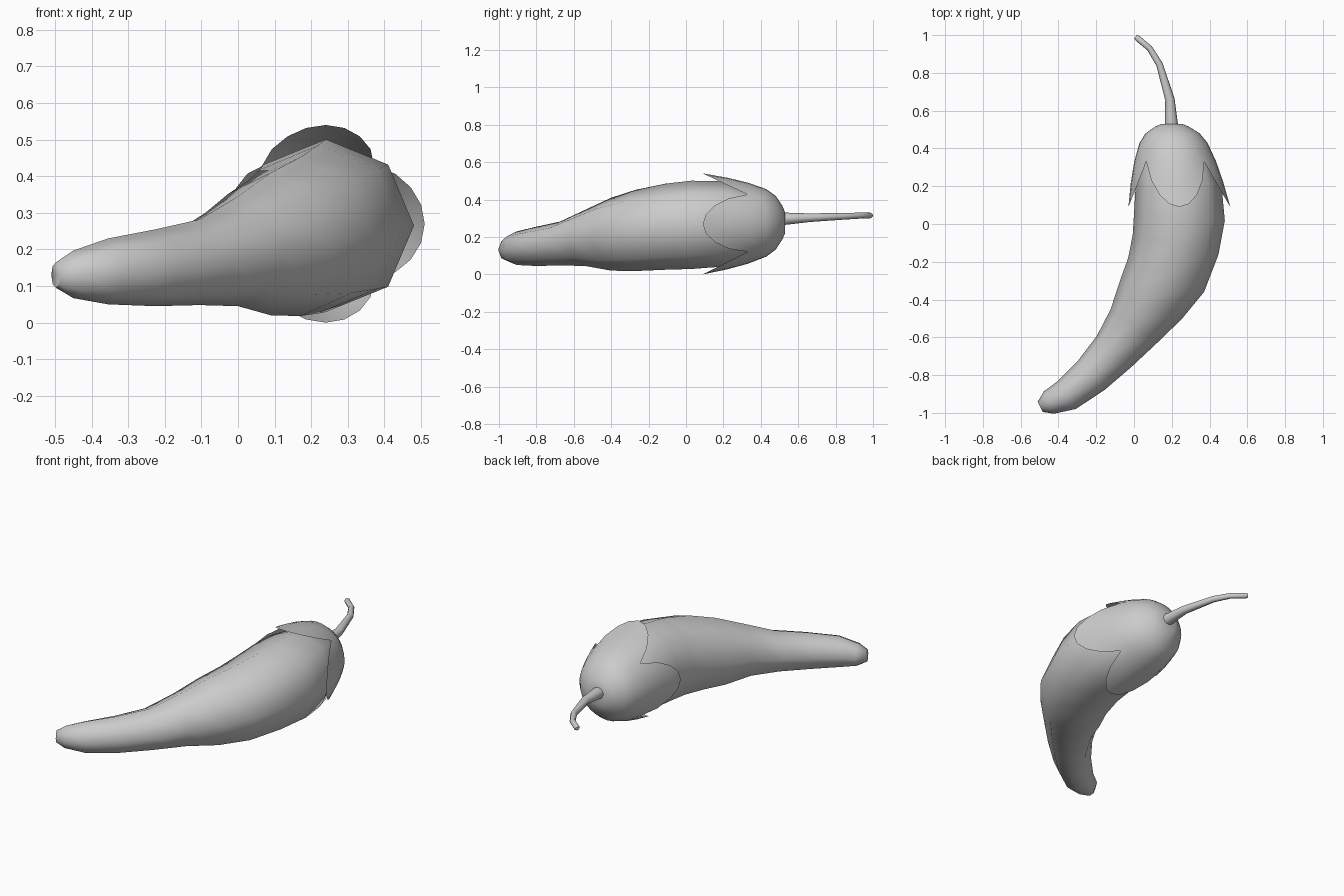
import bpy, math
from mathutils import Vector

old = bpy.data.objects.get("Cube")
if old:
    bpy.data.objects.remove(old, do_unlink=True)

grey = bpy.data.materials.new("plain grey")
grey.use_nodes = True
grey.diffuse_color = (0.6, 0.6, 0.6, 1)
grey.node_tree.nodes["Principled BSDF"].inputs["Base Color"].default_value = grey.diffuse_color


def make_object(name, rings, close_start, close_end):
    """Skin a list of equal rings and smooth the result."""
    n = len(rings[0])
    verts = [v for ring in rings for v in ring]
    faces = []
    for r in range(len(rings) - 1):
        for i in range(n):
            j = (i + 1) % n
            a, b = r * n, (r + 1) * n
            faces.append((a + i, a + j, b + j, b + i))
    if close_start:
        faces.append(tuple(reversed(range(n))))
    if close_end:
        faces.append(tuple(range(len(verts) - n, len(verts))))
    mesh = bpy.data.meshes.new(name)
    mesh.from_pydata(verts, [], faces)
    mesh.materials.append(grey)
    obj = bpy.data.objects.new(name, mesh)
    bpy.context.collection.objects.link(obj)
    bpy.ops.object.select_all(action="DESELECT")
    obj.select_set(True)
    bpy.context.view_layer.objects.active = obj
    bpy.ops.object.shade_smooth_by_angle(angle=math.radians(60))
    return obj


def loft(name, stations, sides):
    """Tube through stations of (x, y, z, half width, half height)."""
    centres = [Vector(s[:3]) for s in stations]
    rings = []
    for k, (x, y, z, w, h) in enumerate(stations):
        t = centres[min(k + 1, len(centres) - 1)] - centres[max(k - 1, 0)]
        across = Vector((t.y, -t.x, 0)).normalized()
        ring = []
        for i in range(sides):
            a = -math.tau * i / sides
            ring.append(centres[k] + across * w * math.cos(a) + Vector((0, 0, h * math.sin(a))))
        rings.append(ring)
    return make_object(name, rings, True, True)


# Curved fruit, from the narrow tip to the part hidden in the cap
loft("pepper_body", [
    (-0.497, -0.968, 0.13, 0.03, 0.035),
    (-0.45, -0.945, 0.132, 0.065, 0.065),
    (-0.355, -0.905, 0.14, 0.088, 0.09),
    (-0.225, -0.80, 0.15, 0.105, 0.105),
    (-0.105, -0.675, 0.165, 0.123, 0.117),
    (0.0, -0.54, 0.195, 0.152, 0.15),
    (0.09, -0.40, 0.215, 0.193, 0.195),
    (0.17, -0.27, 0.235, 0.22, 0.217),
    (0.22, -0.11, 0.255, 0.233, 0.23),
    (0.24, 0.03, 0.265, 0.241, 0.236),
    (0.235, 0.2, 0.27, 0.228, 0.228),
    (0.22, 0.32, 0.275, 0.195, 0.195),
    (0.21, 0.43, 0.275, 0.14, 0.14),
], 8)

# Thin leafy cap with four rounded lobes
PROFILE = [(0.53, 0.055), (0.515, 0.09), (0.48, 0.143), (0.43, 0.18),
           (0.33, 0.217), (0.22, 0.245), (0.09, 0.27)]


def cap_radius(y):
    for (y0, r0), (y1, r1) in zip(PROFILE, PROFILE[1:]):
        if y >= y1:
            return r0 + (r1 - r0) * (y0 - y) / (y0 - y1)
    return PROFILE[-1][1]


SIDES = 32
cap_rings = []
for py, _ in PROFILE:
    ring = []
    for i in range(SIDES):
        a = -math.tau * i / SIDES
        edge = 0.33 - 0.24 * abs(math.cos(2 * a)) ** 0.9
        y = py if py > 0.4 else 0.43 + (py - 0.43) * (0.43 - edge) / 0.34
        r = cap_radius(y)
        f = (0.53 - y) / 0.44
        ring.append(Vector((0.2 + 0.04 * f + r * math.cos(a), y,
                            0.277 - 0.007 * f + r * math.sin(a))))
    cap_rings.append(ring)
cap_rings.reverse()
make_object("leafy_cap", cap_rings, False, True)

# Bent stem
loft("stem", [
    (0.2, 0.50, 0.296, 0.036, 0.034),
    (0.197, 0.54, 0.298, 0.034, 0.032),
    (0.19, 0.66, 0.303, 0.025, 0.023),
    (0.135, 0.845, 0.311, 0.018, 0.018),
    (0.083, 0.93, 0.314, 0.016, 0.016),
    (0.018, 0.984, 0.315, 0.016, 0.016),
    (0.008, 0.992, 0.315, 0.01, 0.01),
], 8)
